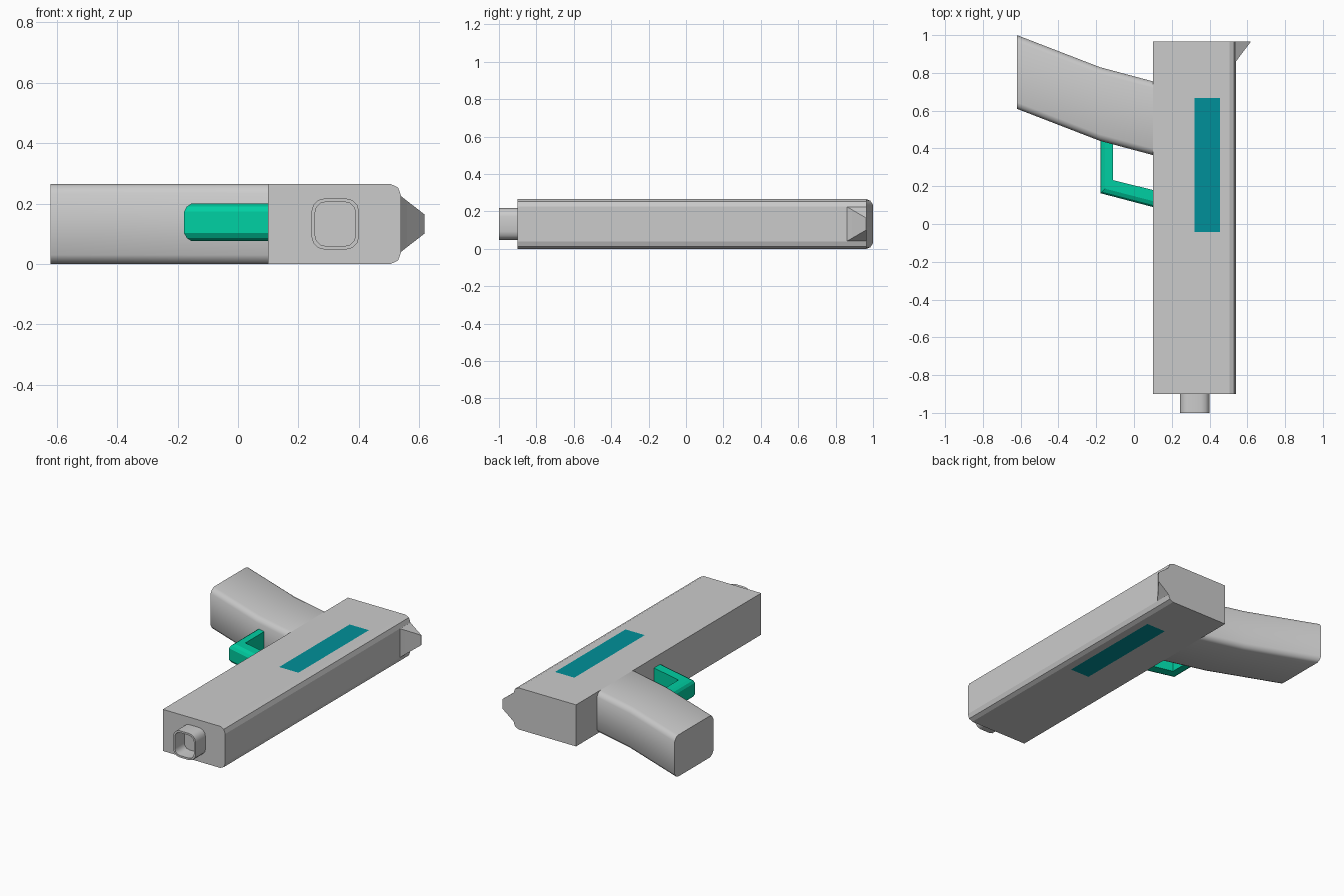
import bpy, bmesh, math

if "Cube" in bpy.data.objects:
    bpy.data.objects.remove(bpy.data.objects["Cube"])

H = 0.265          # overall thickness
MID = H / 2


def material(name, color):
    m = bpy.data.materials.new(name)
    m.diffuse_color = color
    m.use_nodes = True
    m.node_tree.nodes["Principled BSDF"].inputs["Base Color"].default_value = m.diffuse_color
    return m


green = material("green", (0.0, 0.62, 0.36, 1))
teal = material("teal", (0.0, 0.28, 0.32, 1))


def loft(name, rings, caps=(True, True), mat=None, smooth=None):
    """Skin a list of equal-length closed rings."""
    bm = bmesh.new()
    vr = [[bm.verts.new(p) for p in r] for r in rings]
    n = len(vr[0])
    for a, b in zip(vr, vr[1:]):
        for i in range(n):
            j = (i + 1) % n
            bm.faces.new((a[i], a[j], b[j], b[i]))
    if caps[0]:
        bm.faces.new(vr[0])
    if caps[1]:
        bm.faces.new(vr[-1])
    bmesh.ops.recalc_face_normals(bm, faces=bm.faces)
    me = bpy.data.meshes.new(name)
    bm.to_mesh(me)
    bm.free()
    ob = bpy.data.objects.new(name, me)
    bpy.context.collection.objects.link(ob)
    if mat:
        me.materials.append(mat)
    if smooth:
        bpy.ops.object.select_all(action='DESELECT')
        ob.select_set(True)
        bpy.context.view_layer.objects.active = ob
        bpy.ops.object.shade_smooth_by_angle(angle=math.radians(smooth))
    return ob


def mirror_z(half):
    """Complete a profile of (u, z offset from mid height) points."""
    return half + [(u, -z) for u, z in reversed(half)]


def rounded_square(y, cx, hx, hz, r, seg=3):
    pts = []
    for k, (sx, sz) in enumerate(((1, 1), (-1, 1), (-1, -1), (1, -1))):
        for s in range(seg + 1):
            a = math.pi / 2 * (k + s / seg)
            pts.append((cx + sx * (hx - r) + r * math.cos(a), y,
                        MID + sz * (hz - r) + r * math.sin(a)))
    return pts


# body: bar with rounded edges along the sight side
prof = mirror_z([(0.10, MID), (0.505, MID), (0.53, MID - 0.012), (0.54, MID - 0.04)])
loft("body", [[(x, y, MID + z) for x, z in prof] for y in (-0.90, 0.965)])

# barrel: short hollow rounded-square tube
loft("barrel", [rounded_square(-0.90, 0.322, 0.079, 0.085, 0.045),
                rounded_square(-1.00, 0.322, 0.079, 0.085, 0.045),
                rounded_square(-1.00, 0.322, 0.067, 0.073, 0.035),
                rounded_square(-0.905, 0.322, 0.067, 0.073, 0.035)],
     caps=(False, True), smooth=35)

# grip: three stations, edges chamfered
stations = [(-0.62, 0.61, 1.0), (-0.18, 0.44, 0.83), (0.10, 0.365, 0.755)]
rings = []
for x, lo, hi in stations:
    sec = mirror_z([(lo, MID - 0.03), (lo + 0.015, MID - 0.008), (lo + 0.035, MID),
                    (hi - 0.035, MID), (hi - 0.015, MID - 0.008), (hi, MID - 0.03)])
    rings.append([(x, y, MID + z) for y, z in sec])
loft("grip", rings, caps=(True, False), smooth=40)

# trigger guard: path of (outer point, inner point), chamfered on the outside
path = [((-0.178, 0.445), (-0.11, 0.43)),
        ((-0.178, 0.163), (-0.11, 0.232)),
        ((0.10, 0.09), (0.10, 0.18))]
rings = []
for o, i in path:
    sec = mirror_z([(0.0, 0.036), (0.12, 0.052), (0.35, 0.062), (1.0, 0.062)])
    rings.append([(o[0] + (i[0] - o[0]) * t, o[1] + (i[1] - o[1]) * t, 0.138 + z)
                  for t, z in sec])
loft("trigger_guard", rings, caps=(False, False), mat=green)

# rear sight: tapered wedge
loft("rear_sight", [[(0.54, 0.86, MID - s), (0.54, 0.965, MID - s), (0.54, 0.965, MID + s),
                     (0.54, 0.86, MID + s)] for s in (0.092,)] +
     [[(0.56, 0.888 + 0.0, MID - 0.076), (0.56, 0.965, MID - 0.076),
       (0.56, 0.965, MID + 0.076), (0.56, 0.888, MID + 0.076)],
      [(0.617, 0.963, MID - 0.032), (0.617, 0.965, MID - 0.032),
       (0.617, 0.965, MID + 0.032), (0.617, 0.963, MID + 0.032)]], caps=(False, True))

# coloured side panels, one per flat side
for name, z, rot in (("panel_top", H + 0.001, 0), ("panel_bottom", -0.001, math.pi)):
    bpy.ops.mesh.primitive_plane_add(size=1, location=(0.388, 0.313, z), rotation=(rot, 0, 0))
    ob = bpy.context.object
    ob.name = name
    ob.scale = (0.136, 0.71, 1)
    ob.data.materials.append(teal)
